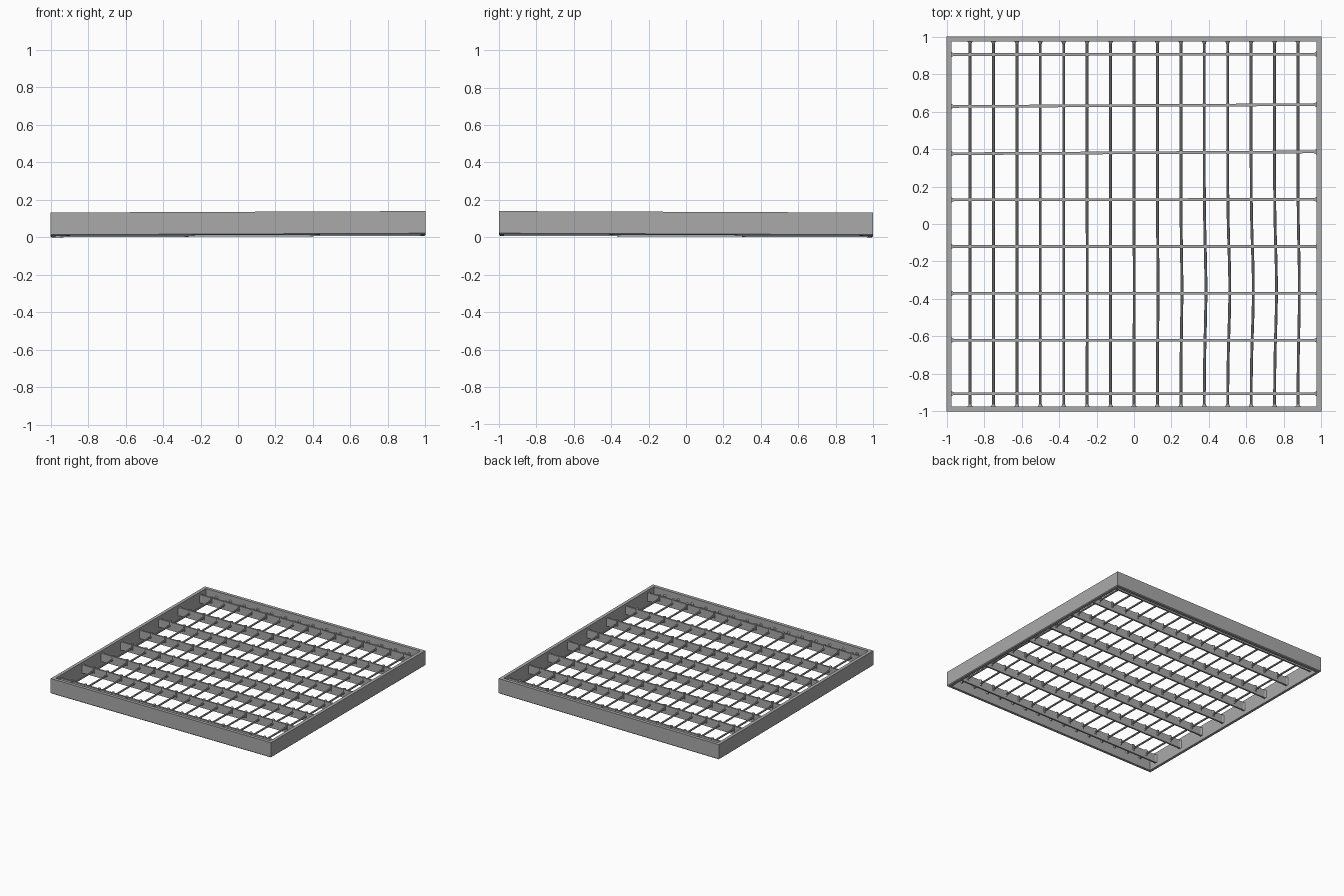
import bpy, bmesh, math
from mathutils import Vector

cube = bpy.data.objects.get("Cube")
if cube:
    bpy.data.objects.remove(cube, do_unlink=True)

steel = bpy.data.materials.new("steel_grey")
steel.use_nodes = True
GREY = (0.4, 0.4, 0.4, 1)
steel.diffuse_color = GREY
steel.node_tree.nodes["Principled BSDF"].inputs["Base Color"].default_value = GREY

HEIGHT, WALL = 0.124, 0.027
INNER = 1 - WALL
BAR_Y = [-0.905, -0.62, -0.37, -0.12, 0.13, 0.38, 0.632, 0.905]
ROD_X = [i / 8 for i in range(-7, 8)]


def bend(x, y):
    """Slight waviness of the worn bars."""
    dx = 0.012 * math.exp(-((x - 0.6) / 0.4) ** 2 - ((y + 0.35) / 0.3) ** 2)
    dy = 0.006 * x * math.exp(-((y - 0.5) / 0.3) ** 2)
    return x + dx, y + dy


def finish(bm, name, wavy=True):
    """Apply the waviness and the slight tilt, then make the object."""
    for v in bm.verts:
        if wavy:
            v.co.x, v.co.y = bend(v.co.x, v.co.y)
        v.co.z += 0.004 * (v.co.x - v.co.y) + 0.008
    bmesh.ops.recalc_face_normals(bm, faces=bm.faces)
    mesh = bpy.data.meshes.new(name)
    bm.to_mesh(mesh)
    bm.free()
    mesh.materials.append(steel)
    obj = bpy.data.objects.new(name, mesh)
    bpy.context.collection.objects.link(obj)
    return obj


def loft(bm, rings):
    """Skin a row of equal rings and cap both ends."""
    rows = [[bm.verts.new(p) for p in ring] for ring in rings]
    n = len(rows[0])
    for a, b in zip(rows, rows[1:]):
        for i in range(n):
            j = (i + 1) % n
            bm.faces.new((a[i], a[j], b[j], b[i]))
    bm.faces.new(rows[0])
    bm.faces.new(rows[-1])


def stations(flare):
    """Positions along a bar with the extra width of the end fillets."""
    ends = [(0, flare), (0.004, flare * 0.5), (0.01, flare * 0.15), (0.018, 0)]
    left = [(-INNER - 0.004 + d, w) for d, w in ends]
    middle = [(-0.9 + 0.1 * i, 0) for i in range(19)]
    return left + middle + [(-t, w) for t, w in reversed(left)]


# Frame: square ring section with a small bottom chamfer, swept around the corners
bm = bmesh.new()
section = [(1, 0.006), (1, HEIGHT), (INNER, HEIGHT), (INNER, 0), (0.994, 0)]
corners = [(-1, -1), (1, -1), (1, 1), (-1, 1)]
rows = [[bm.verts.new((cx * r, cy * r, z)) for r, z in section] for cx, cy in corners]
for k in range(4):
    a, b = rows[k], rows[(k + 1) % 4]
    for i in range(len(section)):
        j = (i + 1) % len(section)
        bm.faces.new((a[i], b[i], b[j], a[j]))
finish(bm, "outer_frame", wavy=False)

# Flat bearing bars running left to right
BOTTOM, TOP, HALF = 0.035, 0.102, 0.007
for n, y in enumerate(BAR_Y):
    bm = bmesh.new()
    rings = []
    for x, extra in stations(0.014):
        w = HALF + extra
        rings.append([(x, y - w, BOTTOM), (x, y + w, BOTTOM), (x, y + w, TOP), (x, y - w, TOP)])
    loft(bm, rings)
    finish(bm, f"bearing_bar_{n + 1}")

# Round cross rods running front to back
ROD_Z, RADIUS, SIDES = 0.075, 0.0075, 10
for n, x in enumerate(ROD_X):
    bm = bmesh.new()
    rings = []
    for y, extra in stations(0.01):
        r = RADIUS + extra
        rings.append([(x + r * math.cos(math.tau * i / SIDES), y,
                       ROD_Z + r * math.sin(math.tau * i / SIDES)) for i in range(SIDES)])
    loft(bm, rings)
    rod = finish(bm, f"cross_rod_{n + 1}")
    bpy.ops.object.select_all(action='DESELECT')
    rod.select_set(True)
    bpy.context.view_layer.objects.active = rod
    bpy.ops.object.shade_smooth_by_angle()

# Weld studs where rods pass through bars
bm = bmesh.new()
for x in ROD_X:
    for y in BAR_Y:
        made = bmesh.ops.create_cone(bm, cap_ends=True, segments=8, radius1=0.012,
                                     radius2=0.012, depth=0.05)
        bmesh.ops.translate(bm, verts=made["verts"], vec=Vector((x, y, 0.083)))
finish(bm, "weld_studs")
